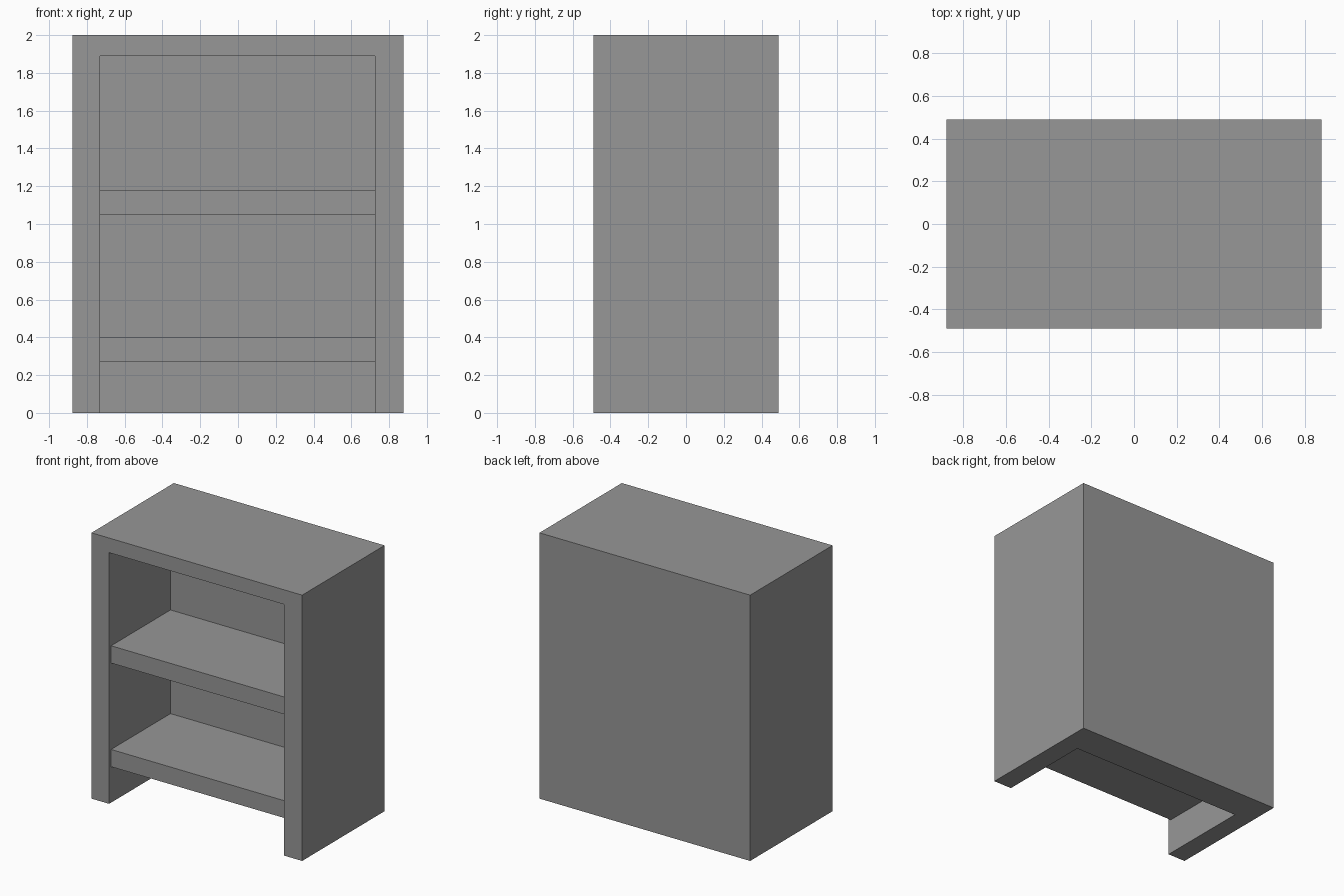
import bpy

cube = bpy.data.objects.get("Cube")
if cube:
    bpy.data.objects.remove(cube, do_unlink=True)

grey = bpy.data.materials.new("plain_grey")
grey.use_nodes = True
colour = (0.31, 0.31, 0.31, 1)
grey.diffuse_color = colour
grey.node_tree.nodes["Principled BSDF"].inputs["Base Color"].default_value = colour


def box(name, x, y, z):
    """Axis-aligned box from (low, high) pairs."""
    spans = (x, y, z)
    bpy.ops.mesh.primitive_cube_add(size=1, location=[sum(s) / 2 for s in spans])
    obj = bpy.context.object
    obj.name = name
    obj.scale = [s[1] - s[0] for s in spans]
    bpy.ops.object.transform_apply(location=True, rotation=False, scale=True)
    obj.data.materials.append(grey)
    return obj


INNER_X = (-0.73, 0.725)
INNER_BACK = 0.24

# Case: solid block hollowed from the front and open at the floor
case = box("bookcase_body", (-0.877, 0.877), (-0.49, 0.49), (0, 2))
cutter = box("opening_cutter", INNER_X, (-0.7, INNER_BACK), (-0.2, 1.89))
cutter.hide_render = True

hollow = case.modifiers.new("hollow", "BOOLEAN")
hollow.operation = "DIFFERENCE"
hollow.solver = "EXACT"
hollow.object = cutter
bpy.context.view_layer.objects.active = case
bpy.ops.object.modifier_apply(modifier=hollow.name)
bpy.data.objects.remove(cutter, do_unlink=True)

# Shelves, set slightly behind the front edge
for name, bottom in (("lower_shelf", 0.27), ("upper_shelf", 1.05)):
    box(name, INNER_X, (-0.466, INNER_BACK), (bottom, bottom + 0.13))
